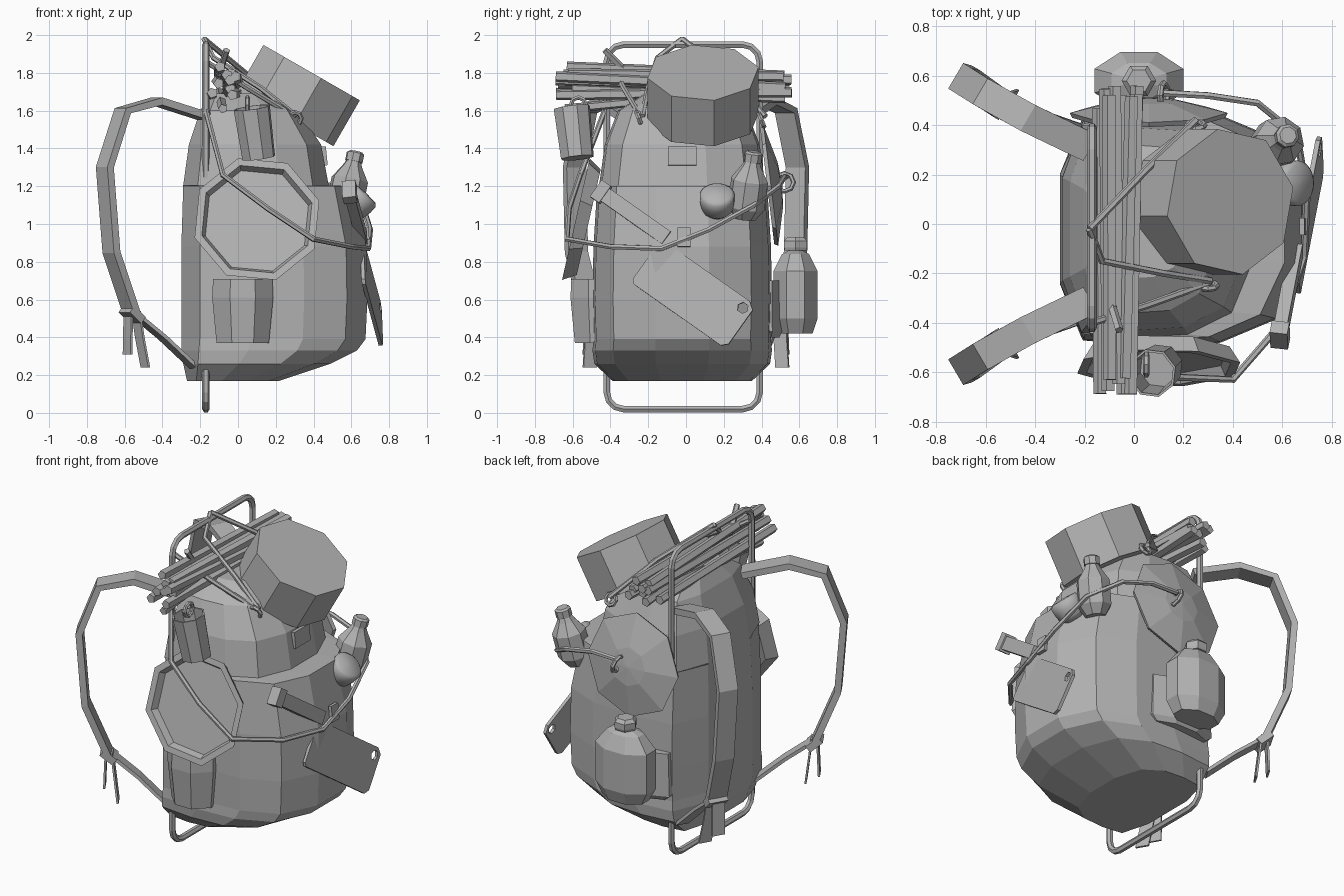
import bpy, bmesh, math, random
from math import pi, cos, sin
from mathutils import Vector, Matrix

cube = bpy.data.objects.get("Cube")
if cube:
    bpy.data.objects.remove(cube)

grey = bpy.data.materials.new("plain_grey")
grey.use_nodes = True
grey.diffuse_color = (0.45, 0.45, 0.45, 1)
bsdf = next(n for n in grey.node_tree.nodes if n.type == 'BSDF_PRINCIPLED')
bsdf.inputs["Base Color"].default_value = grey.diffuse_color
bsdf.inputs["Roughness"].default_value = 0.8


def finish(name, bm, matrix=None):
    bmesh.ops.remove_doubles(bm, verts=bm.verts, dist=1e-5)
    if matrix:
        bm.transform(matrix)
    bmesh.ops.recalc_face_normals(bm, faces=bm.faces)
    mesh = bpy.data.meshes.new(name)
    bm.to_mesh(mesh)
    bm.free()
    mesh.materials.append(grey)
    obj = bpy.data.objects.new(name, mesh)
    bpy.context.collection.objects.link(obj)
    return obj


def loft(name, rings, matrix=None):
    """Skin a list of equal point rings and cap both ends."""
    bm = bmesh.new()
    rows = [[bm.verts.new(p) for p in ring] for ring in rings]
    n = len(rows[0])
    for a, b in zip(rows, rows[1:]):
        for i in range(n):
            j = (i + 1) % n
            bm.faces.new((a[i], a[j], b[j], b[i]))
    bm.faces.new(rows[0])
    bm.faces.new(rows[-1])
    return finish(name, bm, matrix)


def lathe(name, profile, n, at, axis=(0, 0, 1), phase=0.0, scale=(1, 1, 1)):
    """Turn (radius, height) pairs around an axis."""
    rings = [[(max(r, 1e-4) * cos(phase + 2 * pi * i / n),
               max(r, 1e-4) * sin(phase + 2 * pi * i / n), h) for i in range(n)]
             for r, h in profile]
    rot = Vector(axis).to_track_quat('Z', 'Y').to_matrix().to_4x4()
    return loft(name, rings, Matrix.Translation(at) @ rot @ Matrix.Diagonal((*scale, 1)))


def rod(name, a, b, r, n=6):
    a, b = Vector(a), Vector(b)
    return lathe(name, [(r, 0), (r, (b - a).length)], n, a, b - a)


def tube(name, pts, r, closed=False):
    """Bevelled polyline turned into a mesh."""
    curve = bpy.data.curves.new(name, 'CURVE')
    curve.dimensions = '3D'
    curve.bevel_depth, curve.bevel_resolution = r, 1
    curve.use_fill_caps = True
    spline = curve.splines.new('POLY')
    spline.points.add(len(pts) - 1)
    for sp, p in zip(spline.points, pts):
        sp.co = (*p, 1)
    spline.use_cyclic_u = closed
    helper = bpy.data.objects.new(name + "_path", curve)
    bpy.context.collection.objects.link(helper)
    graph = bpy.context.evaluated_depsgraph_get()
    bm = bmesh.new()
    bm.from_mesh(bpy.data.meshes.new_from_object(helper.evaluated_get(graph)))
    bpy.data.objects.remove(helper)
    for f in bm.faces:
        f.smooth = False
    return finish(name, bm)


def ribbon(name, pts, side, width, thick):
    pts = [Vector(p) for p in pts]
    s = Vector(side).normalized()
    rings = []
    for i, p in enumerate(pts):
        t = pts[min(i + 1, len(pts) - 1)] - pts[max(i - 1, 0)]
        n = t.cross(s).normalized() * thick / 2
        w = s * width / 2
        rings.append([p + w + n, p - w + n, p - w - n, p + w - n])
    return loft(name, rings)


def ring(name, at, r, axis):
    q = Vector(axis).to_track_quat('Z', 'Y')
    pts = [Vector(at) + q @ Vector((r * cos(i * pi / 4), r * sin(i * pi / 4), 0)) for i in range(8)]
    return tube(name, pts, 0.013, True)


# Main bag: rounded sections as (height, back x, front x, half width)
half = [(0, .47), (.1, .95), (.38, 1), (.66, .97), (.89, .77), (1, .3)]
outline = half + [(t, -w) for t, w in reversed(half)]
sections = [(.17, -.27, .22, .37), (.26, -.29, .49, .465), (.33, -.3, .63, .475),
            (.39, -.3, .675, .47), (.6, -.3, .685, .475), (.88, -.3, .68, .47),
            (1.2, -.29, .61, .45), (1.205, -.29, .48, .44), (1.42, -.26, .44, .41),
            (1.6, -.2, .32, .34), (1.69, -.15, .2, .2)]
loft("bag", [[(a + (b - a) * t, w * hy - .02, z) for t, w in outline]
             for z, a, b, hy in sections])

# Flap tab and pocket tab
ribbon("flap_tab", [(.46, -.02, 1.31), (.45, -.02, 1.41)], (0, 1, 0), .15, .03)
ribbon("pocket_tab", [(.69, -.01, .88), (.68, -.01, .98)], (0, 1, 0), .07, .02)

# Tubular carrying frame with rounded corners
frame = []
for cy, cz, start in ((.3, 1.86, 0), (-.33, 1.86, 1), (-.33, .11, 2), (.3, .11, 3)):
    for k in range(4):
        a = (start + k / 3) * pi / 2
        frame.append((-.17, cy + .09 * cos(a), cz + .09 * sin(a)))
tube("frame", frame, .02, True)

# Shoulder straps, lower webbing, buckles and tails on both sides
for label, m in (("left", 1), ("right", -1)):
    side = (.5, .85 * m, 0)
    upper = [(-.18, .31, 1.57), (-.43, .43, 1.65), (-.61, .53, 1.6), (-.705, .59, 1.3),
             (-.67, .58, .85), (-.56, .5, .52)]
    lower = [(-.57, .5, .54), (-.4, .43, .4), (-.23, .37, .24)]
    tail = [(-.54, .5, .54), (-.52, .5, .4), (-.49, .51, .24)]
    end = [(-.58, .5, .56), (-.585, .51, .31)]
    for part, pts, w, t in (("shoulder_strap", upper, .12, .04), ("lower_strap", lower, .08, .02),
                            ("strap_tail", tail, .08, .012), ("strap_end", end, .08, .012),
                            ("strap_buckle", [(-.59, .52, .55), (-.53, .48, .49)], .12, .045)):
        ribbon(label + "_" + part, [(x, y * m, z) for x, y, z in pts], side, w, t)

# Side pockets
lathe("right_pocket", [(.15, 0), (.175, .24), (.17, .34)], 8, (.025, -.45, .37), phase=pi / 8)
lathe("left_pocket", [(.2, 0), (.24, .03), (.23, .3)], 8, (.02, .42, .4), phase=pi / 8, scale=(1, .4, 1))

# Canteen
lathe("canteen", [(.15, 0), (.195, .08), (.195, .33), (.12, .42), (.06, .44), (.06, .46)],
      8, (.02, .58, .42), phase=pi / 8, scale=(1, .65, 1))
lathe("canteen_cap", [(.065, 0), (.07, .015), (.07, .05), (.05, .07)], 6, (.02, .58, .86))

# Round pan leaning on the right side
lathe("pan", [(0, 0), (.3, 0), (.345, .07), (.305, .07), (.285, .03), (0, .03)], 8,
      (.1, -.515, 1.01), (0, -.97, .22), phase=math.radians(17))

# Pan lid with ring on the left side
lathe("pan_lid", [(0, 0), (.31, 0), (.32, .02), (.12, .07), (0, .08)], 8, (.06, .43, 1.2), (0, .99, .12))
ring("lid_ring", (.12, .52, 1.22), .05, (1, 0, .3))

# Hanging cup
lathe("hanging_cup", [(.09, 0), (.1, .27), (.09, .27), (.08, .06), (0, .06)], 8,
      (.11, -.575, 1.35), (-.14, -.11, 1), phase=pi / 8)
ring("cup_handle", (.05, -.57, 1.63), .04, (1, 0, 0))

# Octagonal roll on the top
lathe("top_roll", [(.3, -.14), (.3, .14)], 8, (.32, .09, 1.68), (.5, 0, .87), phase=pi / 16)

# Bundle of sticks across the frame
random.seed(4)
for i in range(9):
    x = -.12 + .055 * (i % 3)
    z = 1.7 + .055 * (i // 3)
    j = [random.uniform(-.03, .03) for _ in range(6)]
    rod("stick", (x + j[0], -.64 + 2 * j[1], z + j[2]),
        (x + j[3], .52 + 2 * j[4], z + j[5] - .02), .029, 5)
rod("low_stick", (-.08, -.64, 1.61), (-.1, .3, 1.7), .025, 5)
rod("stick_branch", (-.1, -.3, 1.79), (-.06, -.43, 1.92), .018, 5)

# Bottle
lathe("bottle", [(.06, 0), (.1, .06), (.1, .21), (.055, .28), (.04, .31)], 8,
      (.55, .31, 1.03), (.2, .13, .97))
lathe("bottle_cap", [(.048, 0), (.048, .045), (.035, .055)], 8, (.613, .352, 1.33), (.2, .13, .97))

# Smooth round cup
cup = lathe("round_cup", [(0, 0), (.06, 0), (.085, .03), (.092, .08), (.092, .12), (.075, .135), (0, .14)],
            24, (.58, .165, 1.065), (.68, 0, .73))
for poly in cup.data.polygons:
    poly.use_smooth = True

# Cleaver: u runs along the blade, v across it, w is its thickness
u = Vector((.155, .81, -.57)).normalized()
w = u.cross(Vector((-.03, .57, .8))).normalized()
v = w.cross(u)
cleaver = Matrix.Translation((.655, -.13, .92)) @ Matrix((u, v, w)).transposed().to_4x4()
blade = [(0, 0), (.58, 0), (.62, -.03), (.62, -.25), (.59, -.28), (.02, -.28), (0, -.26)]
loft("cleaver_blade", [[(a, b, h) for a, b in blade] for h in (-.01, .01)], cleaver)
hole = [(.57 + .03 * cos(k * pi / 3), -.05 + .03 * sin(k * pi / 3)) for k in range(6)]
cutter = loft("hole_cutter", [[(a, b, h) for a, b in hole] for h in (-.1, .1)], cleaver)
cutter.hide_render = True
cutter.hide_set(True)
cut = bpy.data.objects["cleaver_blade"].modifiers.new("hole", 'BOOLEAN')
cut.operation, cut.object, cut.solver = 'DIFFERENCE', cutter, 'EXACT'
for part, a, b, h in (("cleaver_handle", -.43, .02, .027), ("cleaver_pommel", -.44, -.38, .036)):
    loft(part, [[(t, .02 - h * 1.5, -h), (t, .02 + h * 1.5, -h),
                 (t, .02 + h * 1.5, h), (t, .02 - h * 1.5, h)] for t in (a, b)], cleaver)

# Cord wrapped around the bag, and lashings over the top
tube("side_cord", [(-.17, -.43, 1.6), (-.08, -.56, 1.26), (.16, -.62, 1.08), (.4, -.63, .92),
                   (.6, -.4, .88), (.69, -.13, .87), (.7, .12, .97), (.66, .36, 1.1),
                   (.5, .49, 1.2), (.3, .52, 1.25), (.12, .53, 1.25)], .015)
tube("left_lashing", [(-.18, -.02, 1.98), (.05, .22, 1.79), (.25, .42, 1.57)], .015)
tube("middle_lashing", [(-.18, -.02, 1.98), (-.13, -.15, 1.88), (.12, -.2, 1.72), (.31, -.23, 1.57)], .015)
tube("right_lashing", [(-.17, -.4, 1.86), (.05, -.33, 1.72), (.3, -.24, 1.57)], .015)
ring("left_hook", (.25, .4, 1.55), .035, (0, 1, .4))
ring("right_hook", (.3, -.25, 1.56), .035, (0, 1, .4))
